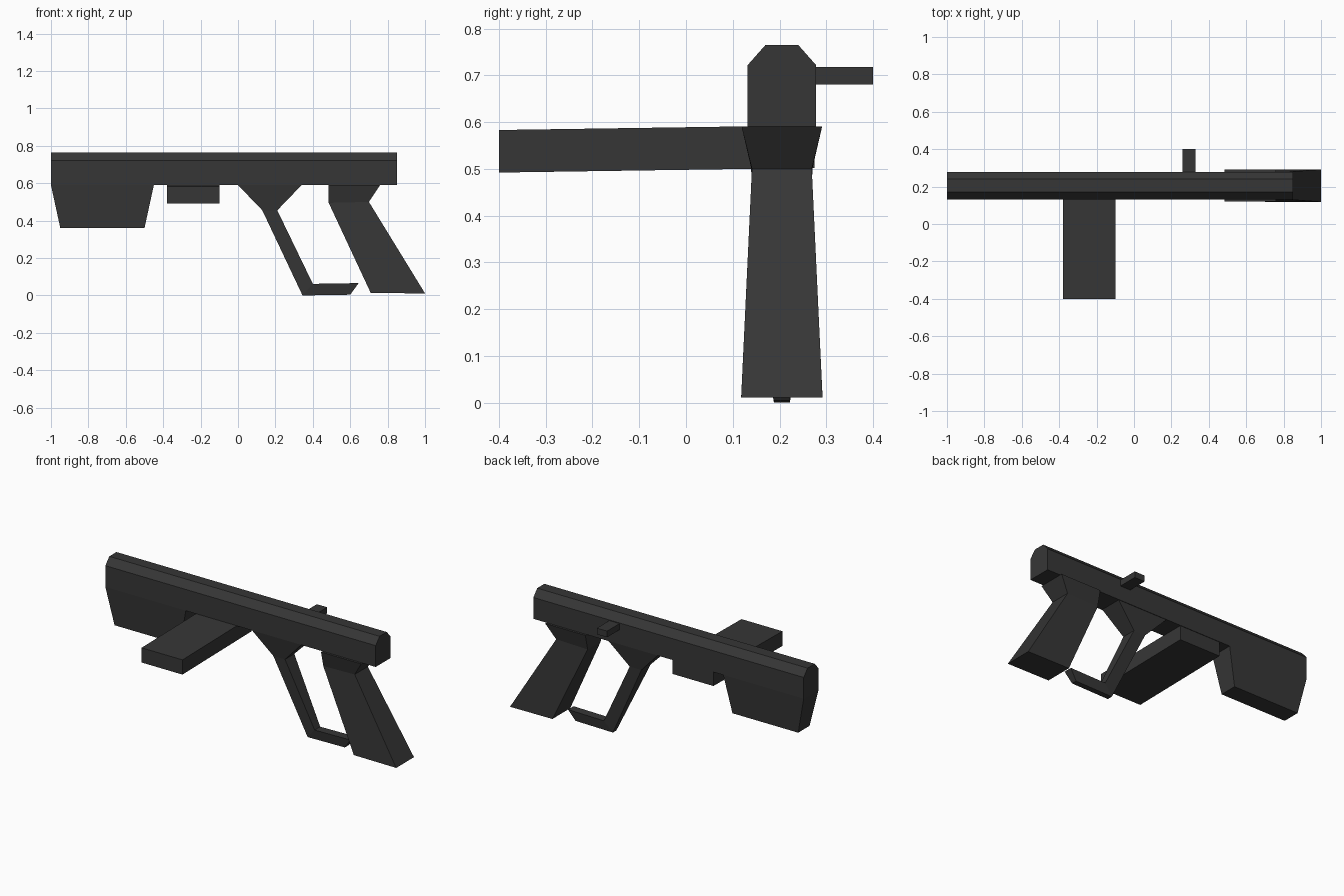
import bpy, bmesh

cube = bpy.data.objects.get("Cube")
if cube:
    bpy.data.objects.remove(cube, do_unlink=True)

MID = 0.205  # y of the body's centre plane

mat = bpy.data.materials.new("dark grey")
mat.use_nodes = True
colour = (0.037, 0.037, 0.037, 1)
mat.diffuse_color = colour
mat.node_tree.nodes["Principled BSDF"].inputs["Base Color"].default_value = colour


def loft(name, rings):
    """Join matching rings of points with quads and cap both ends."""
    bm = bmesh.new()
    loops = [[bm.verts.new(p) for p in ring] for ring in rings]
    n = len(loops[0])
    for a, b in zip(loops, loops[1:]):
        for i in range(n):
            j = (i + 1) % n
            bm.faces.new((a[i], a[j], b[j], b[i]))
    bm.faces.new(loops[0])
    bm.faces.new(loops[-1])
    bmesh.ops.recalc_face_normals(bm, faces=bm.faces)
    mesh = bpy.data.meshes.new(name)
    bm.to_mesh(mesh)
    bm.free()
    mesh.materials.append(mat)
    obj = bpy.data.objects.new(name, mesh)
    bpy.context.collection.objects.link(obj)
    return obj


def rung(x0, z0, w0, x1, z1, w1):
    """Four-point ring: two edges across the body with half widths w0, w1."""
    return [(x0, MID - w0, z0), (x0, MID + w0, z0),
            (x1, MID + w1, z1), (x1, MID - w1, z1)]


# Long body with a chamfered top
profile = [(-0.073, 0.59), (0.073, 0.59), (0.073, 0.722),
           (0.035, 0.765), (-0.035, 0.765), (-0.073, 0.722)]
loft("body", [[(x, MID + y, z) for y, z in profile] for x in (-1.0, 0.85)])

# Tapered block under the front end
loft("front_block", [rung(-1.0, 0.59, 0.073, -0.45, 0.59, 0.073),
                     rung(-0.95, 0.36, 0.055, -0.50, 0.36, 0.055)])

# Side magazine, tilted slightly
loft("side_magazine", [[(-0.38, y, z), (-0.10, y, z), (-0.10, y, z + 0.091), (-0.38, y, z + 0.091)]
                       for y, z in ((-0.40, 0.492), (0.275, 0.502))])

# Small handle on the back side
loft("side_handle", [[(0.26, y, 0.68), (0.33, y, 0.68), (0.33, y, 0.718), (0.26, y, 0.718)]
                     for y in (0.27, 0.40)])

# Hand guard: flared root, slanted strut and bottom bar
loft("hand_guard", [rung(0.0, 0.59, 0.07, 0.34, 0.59, 0.07),
                    rung(0.13, 0.455, 0.045, 0.21, 0.455, 0.045),
                    rung(0.345, 0.0, 0.017, 0.40, 0.062, 0.027),
                    rung(0.60, 0.004, 0.017, 0.645, 0.066, 0.027)])

# Rear grip: pinched below the body, widening to the foot
loft("rear_grip", [rung(0.485, 0.59, 0.086, 0.76, 0.59, 0.086),
                   rung(0.485, 0.495, 0.064, 0.70, 0.50, 0.064),
                   rung(0.71, 0.013, 0.087, 1.0, 0.011, 0.087)])
